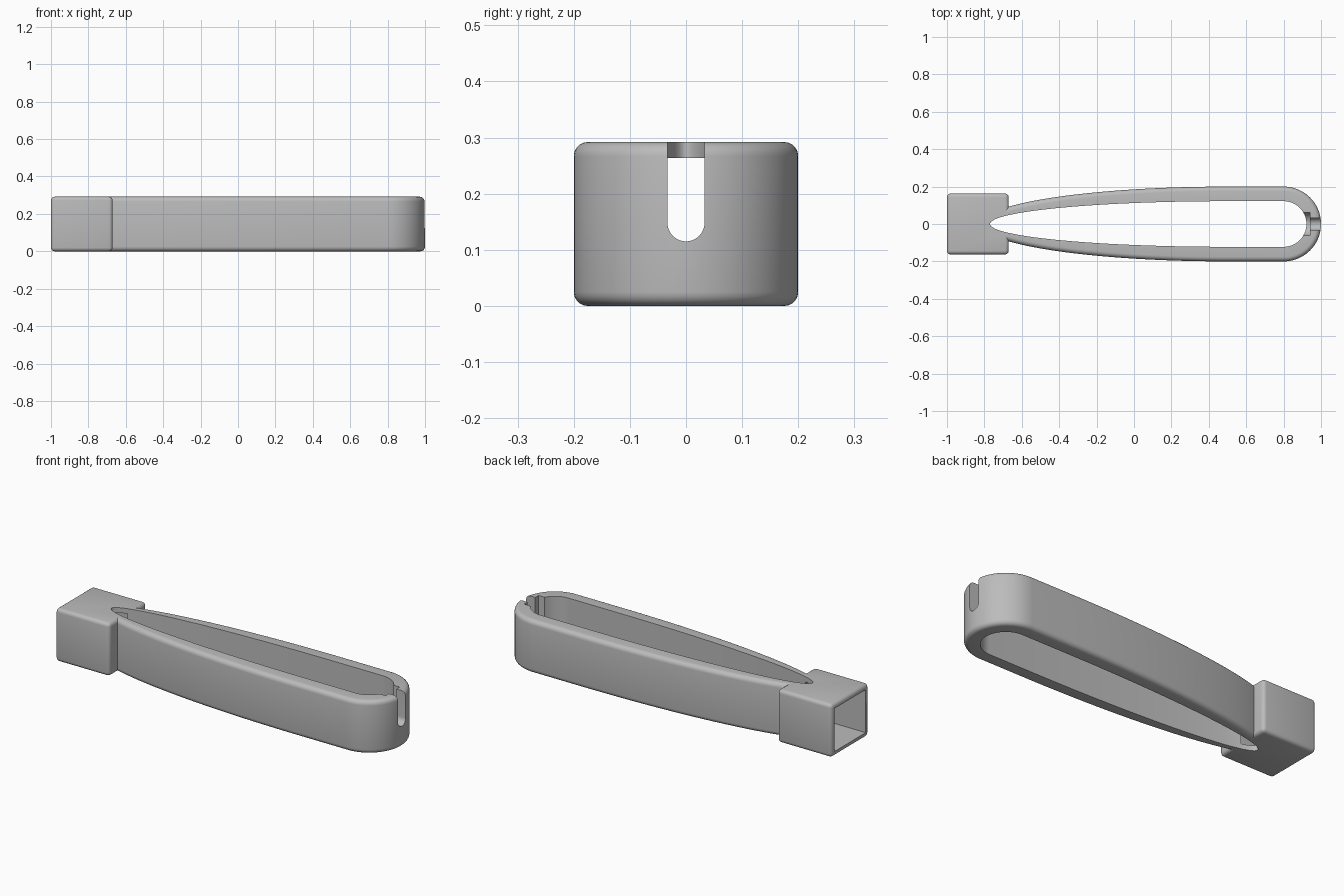
import bpy, bmesh, math
from mathutils import Matrix, Vector

H = 0.292          # overall height
FILLET = 0.025

cube = bpy.data.objects.get("Cube")
if cube:
    bpy.data.objects.remove(cube, do_unlink=True)

grey = bpy.data.materials.new("plain grey")
grey.use_nodes = True
colour = (0.5, 0.5, 0.5, 1)
grey.diffuse_color = colour
grey.node_tree.nodes["Principled BSDF"].inputs["Base Color"].default_value = colour


def finish(name, bm):
    bmesh.ops.recalc_face_normals(bm, faces=bm.faces)
    mesh = bpy.data.meshes.new(name)
    bm.to_mesh(mesh)
    bm.free()
    mesh.materials.append(grey)
    ob = bpy.data.objects.new(name, mesh)
    bpy.context.collection.objects.link(ob)
    return ob


def prism(name, points, direction, rim=0):
    """Extrude a closed outline; optionally round the edges of both caps."""
    bm = bmesh.new()
    face = bm.faces.new([bm.verts.new(p) for p in points])
    res = bmesh.ops.extrude_face_region(bm, geom=[face], use_keep_orig=True)
    top = [g for g in res["geom"] if isinstance(g, bmesh.types.BMVert)]
    bmesh.ops.translate(bm, verts=top, vec=direction)
    bmesh.ops.recalc_face_normals(bm, faces=bm.faces)
    if rim:
        edges = [e for e in bm.edges
                 if abs((e.verts[0].co - e.verts[1].co).dot(direction)) < 1e-6]
        bmesh.ops.bevel(bm, geom=edges, offset=rim, segments=5,
                        profile=0.5, affect='EDGES')
    return finish(name, bm)


def box(name, lo, hi, rim=0):
    lo, hi = Vector(lo), Vector(hi)
    bm = bmesh.new()
    bmesh.ops.create_cube(bm, size=1, matrix=Matrix.Translation((lo + hi) / 2)
                          @ Matrix.Diagonal((*(hi - lo), 1)))
    if rim:
        bmesh.ops.bevel(bm, geom=bm.edges[:], offset=rim, segments=4,
                        profile=0.5, affect='EDGES')
    return finish(name, bm)


def loop_outline(length, half, start, z):
    """Long elliptical taper on the left, round nose on the right."""
    t0 = math.acos((0.5 - start) / length)
    upper = []
    for i in range(33):
        t = t0 + (math.pi / 2 - t0) * i / 32
        upper.append((0.5 - length * math.cos(t), half * math.sin(t)))
    for i in range(25):
        t = math.pi / 2 * (1 - i / 24)
        upper.append((0.8 + half * math.cos(t), half * math.sin(t)))
    lower = [(x, -y) for x, y in reversed(upper) if y > 1e-5]
    return [(x, y, z) for x, y in upper + lower]


def slot(name, x0, x1, r):
    """U-shaped slot, open at the top, running along x."""
    arc = [math.pi * (1 + i / 20) for i in range(21)]
    pts = [(x0, r * math.cos(a), 0.148 + r * math.sin(a)) for a in arc]
    pts += [(x0, r, H + 0.1), (x0, -r, H + 0.1)]
    return prism(name, pts, Vector((x1 - x0, 0, 0)))


def combine(target, other, operation):
    mod = target.modifiers.new(operation.lower(), 'BOOLEAN')
    mod.object, mod.operation, mod.solver = other, operation, 'EXACT'
    bpy.context.view_layer.objects.active = target
    bpy.ops.object.modifier_apply(modifier=mod.name)
    bpy.data.objects.remove(other, do_unlink=True)


# Tapered loop joined to the square socket
body = prism("socket_handle_loop", loop_outline(1.32, 0.2, -0.72, 0),
             Vector((0, 0, H)), FILLET)
combine(body, box("socket", (-1, -0.163, 0), (-0.67, 0.163, H), 0.02), 'UNION')

# Opening through the loop, hollow socket, and stepped slot in the nose
cutters = [
    prism("loop_opening", loop_outline(1.27, 0.122, -0.77, -0.1), Vector((0, 0, H + 0.2))),
    box("socket_hollow", (-1.1, -0.135, 0.028), (-0.7, 0.135, H - 0.028)),
    slot("nose_slot", 0.85, 1.1, 0.033),
    slot("nose_recess", 0.85, 0.942, 0.062),
]
for cutter in cutters:
    combine(body, cutter, 'DIFFERENCE')

# Smooth shading with crisp edges
bpy.ops.object.select_all(action='DESELECT')
body.select_set(True)
bpy.context.view_layer.objects.active = body
bpy.ops.object.shade_smooth_by_angle(angle=math.radians(30))
